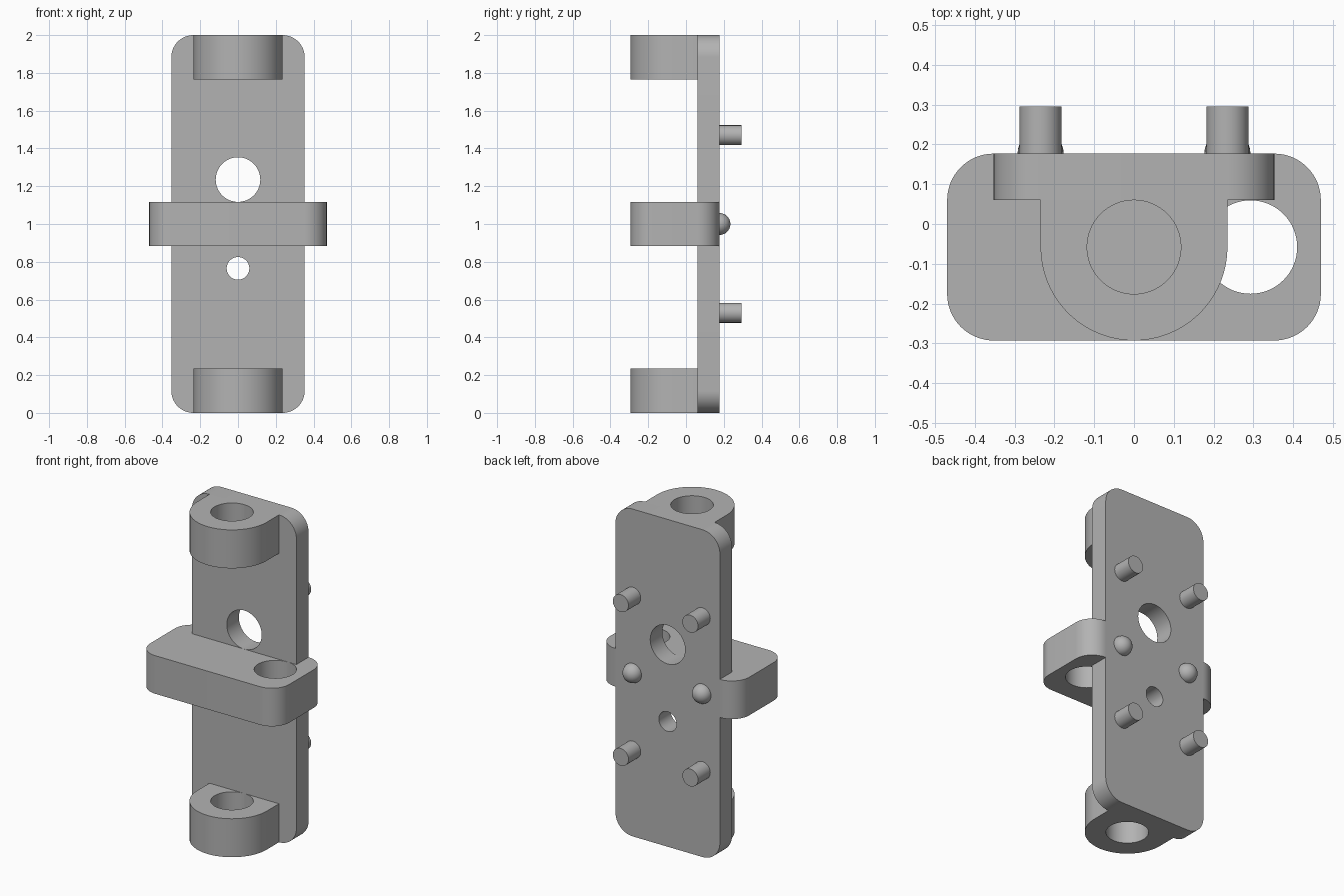
import bpy
import bmesh
from math import pi, sin, cos, radians
from mathutils import Vector, Matrix

cube = bpy.data.objects.get("Cube")
if cube:
    bpy.data.objects.remove(cube, do_unlink=True)

GREY = (0.45, 0.45, 0.45, 1.0)
grey = bpy.data.materials.new("plain grey")
grey.use_nodes = True
grey.diffuse_color = GREY
grey.node_tree.nodes["Principled BSDF"].inputs["Base Color"].default_value = GREY

# Shared dimensions
FRONT, BACK = 0.06, 0.177      # plate front and back in y
HALF_W, LUG_R = 0.353, 0.235
ROUND = 0.117                  # corner and large bore radius
BORE_Y = -0.058
# Turns a profile's (x, y, depth) into (x, depth, z)
UPRIGHT = Matrix(((1, 0, 0, 0), (0, 0, 1, 0), (0, 1, 0, 0), (0, 0, 0, 1)))


def arc(cx, cy, r, start, end, steps=16):
    angles = [radians(start + (end - start) * i / steps) for i in range(steps + 1)]
    return [(cx + r * cos(a), cy + r * sin(a)) for a in angles]


def circle(cx, cy, r, steps=64):
    return arc(cx, cy, r, 0, 360, steps)[:-1]


def prism(name, profile, low, high, upright=False):
    """Extrude a closed profile between two depths."""
    bm = bmesh.new()
    face = bm.faces.new([bm.verts.new((x, y, low)) for x, y in profile])
    top = bmesh.ops.extrude_face_region(bm, geom=[face])["geom"]
    moved = [v for v in top if isinstance(v, bmesh.types.BMVert)]
    bmesh.ops.translate(bm, verts=moved, vec=Vector((0, 0, high - low)))
    if upright:
        bmesh.ops.transform(bm, matrix=UPRIGHT, verts=bm.verts)
    bmesh.ops.recalc_face_normals(bm, faces=bm.faces)
    mesh = bpy.data.meshes.new(name)
    bm.to_mesh(mesh)
    bm.free()
    mesh.materials.append(grey)
    obj = bpy.data.objects.new(name, mesh)
    bpy.context.collection.objects.link(obj)
    return obj


def activate(obj):
    bpy.ops.object.select_all(action='DESELECT')
    obj.select_set(True)
    bpy.context.view_layer.objects.active = obj


def drill(obj, cutter):
    """Cut a hole and discard the cutter."""
    cutter.hide_render = True
    mod = obj.modifiers.new("hole", 'BOOLEAN')
    mod.operation = 'DIFFERENCE'
    mod.solver = 'EXACT'
    mod.object = cutter
    activate(obj)
    bpy.ops.object.modifier_apply(modifier=mod.name)
    bpy.data.objects.remove(cutter, do_unlink=True)


def smooth(obj):
    activate(obj)
    bpy.ops.object.shade_smooth_by_angle(angle=radians(30))


# Back plate with rounded corners and two holes
inner = HALF_W - ROUND
outline = (arc(inner, 2 - ROUND, ROUND, 0, 90) + arc(-inner, 2 - ROUND, ROUND, 90, 180)
           + arc(-inner, ROUND, ROUND, 180, 270) + arc(inner, ROUND, ROUND, 270, 360))
plate = prism("back_plate", outline, FRONT, BACK, upright=True)
for z, r in ((1.235, 0.118), (0.765, 0.06)):
    drill(plate, prism("cutter", circle(0, z, r), FRONT - 0.1, BACK + 0.1, upright=True))
smooth(plate)

# Top and bottom lugs with vertical bores
lug_profile = arc(0, BORE_Y, LUG_R, 180, 360, 48) + [(LUG_R, FRONT), (-LUG_R, FRONT)]
for name, low in (("bottom_lug", 0), ("top_lug", 2 - LUG_R)):
    lug = prism(name, lug_profile, low, low + LUG_R)
    drill(lug, prism("cutter", circle(0, BORE_Y, 0.118), low - 0.1, low + 0.4))
    smooth(lug)

# Cross bar wrapping the plate, with an offset bore on the left
bar_profile = (arc(-HALF_W, BACK - ROUND, ROUND, 90, 180)
               + arc(-HALF_W, -0.293 + ROUND, ROUND, 180, 270)
               + arc(HALF_W, -0.293 + ROUND, ROUND, 270, 360)
               + arc(HALF_W, BACK - ROUND, ROUND, 0, 90)
               + [(HALF_W, FRONT), (-HALF_W, FRONT)])
bar = prism("cross_bar", bar_profile, 0.884, 1.117)
drill(bar, prism("cutter", circle(0.293, BORE_Y, 0.1175), 0.8, 1.2))
smooth(bar)

# Rear pegs and round studs, mirrored left and right
for side, x in (("left", LUG_R), ("right", -LUG_R)):
    for level, z in (("lower", 0.53), ("upper", 1.47)):
        smooth(prism(f"{level}_{side}_peg", circle(x, z, 0.053, 40), BACK, 0.295, upright=True))
    bpy.ops.mesh.primitive_uv_sphere_add(segments=32, ring_count=16, radius=0.058,
                                         location=(x, BACK, 1.0))
    stud = bpy.context.object
    stud.name = f"{side}_stud"
    stud.data.materials.append(grey)
    smooth(stud)
